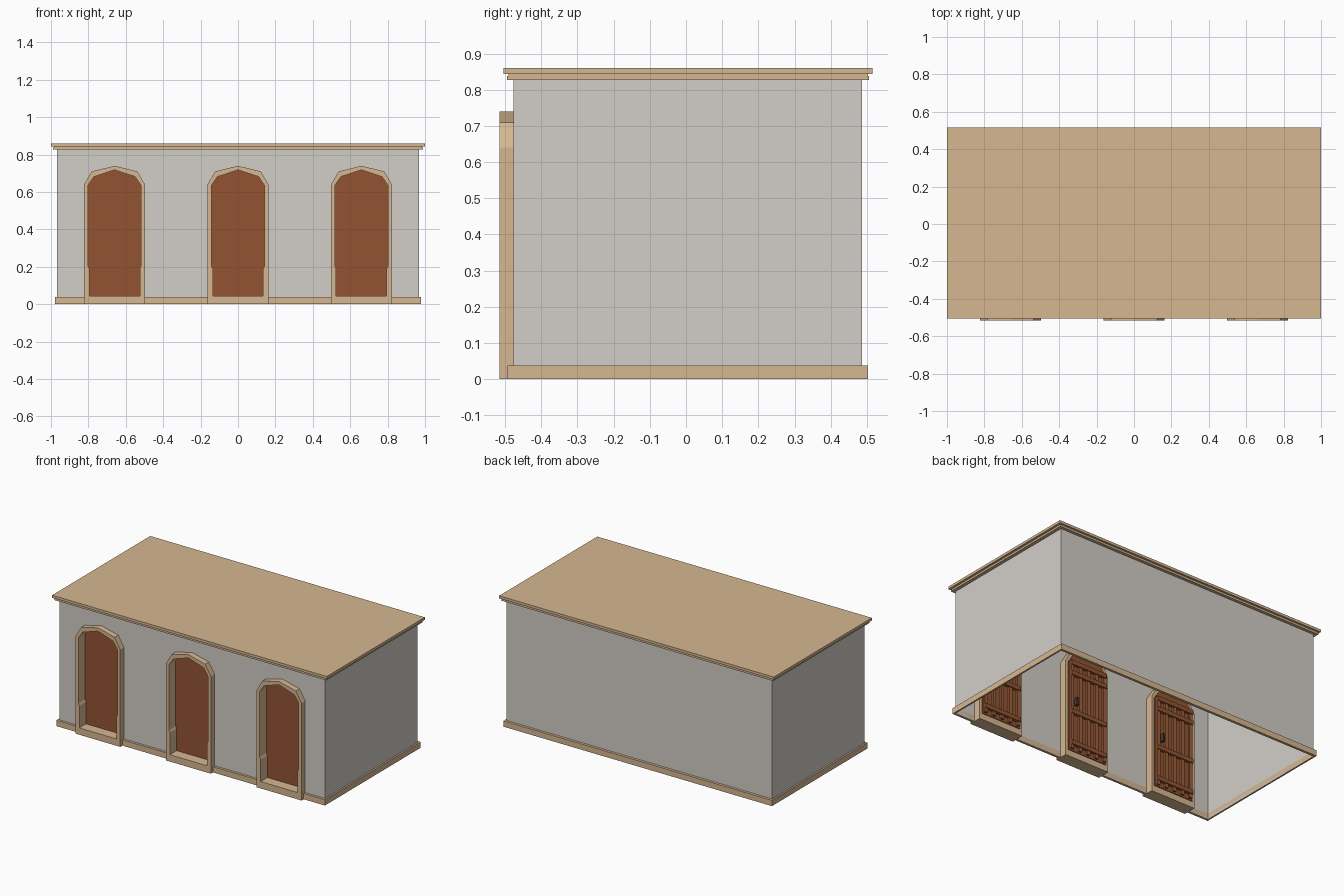
import bpy
import bmesh

if "Cube" in bpy.data.objects:
    bpy.data.objects.remove(bpy.data.objects["Cube"])


def mat(name, rgb):
    m = bpy.data.materials.new(name)
    m.diffuse_color = (*rgb, 1)
    m.use_nodes = True
    m.node_tree.nodes["Principled BSDF"].inputs["Base Color"].default_value = m.diffuse_color
    return m


TAN = mat("tan_stone", (0.67, 0.475, 0.285))
WALL = mat("grey_plaster", (0.65, 0.62, 0.58))
BROWN = mat("door_brown", (0.29, 0.088, 0.032))
LIGHT = mat("rib_brown", (0.34, 0.115, 0.045))
DARK = mat("dark_iron", (0.06, 0.04, 0.03))


def add(name, mesh, material):
    mesh.materials.clear()
    mesh.materials.append(material)
    ob = bpy.data.objects.new(name, mesh)
    bpy.context.collection.objects.link(ob)
    return ob


def from_data(name, verts, faces, material):
    me = bpy.data.meshes.new(name)
    me.from_pydata(verts, [], faces)
    bm = bmesh.new()
    bm.from_mesh(me)
    bmesh.ops.recalc_face_normals(bm, faces=bm.faces)
    bm.to_mesh(me)
    bm.free()
    return add(name, me, material)


def loft(name, rings, material, closed=False, cap=False):
    """Stack of rectangles (half_x, y0, y1, z) joined by side faces."""
    v, f = [], []
    for hx, y0, y1, z in rings:
        v += [(-hx, y0, z), (hx, y0, z), (hx, y1, z), (-hx, y1, z)]
    n = len(rings)
    for r in range(n if closed else n - 1):
        a, b = 4 * r, 4 * ((r + 1) % n)
        f += [(a + i, a + (i + 1) % 4, b + (i + 1) % 4, b + i) for i in range(4)]
    if cap:
        f += [(0, 1, 2, 3), tuple(range(4 * n - 4, 4 * n))]
    return from_data(name, v, f, material)


def plate(name, outlines, y0, y1, material):
    """Filled outlines in x/z (inner ones become holes), from y0 to y1."""
    cu = bpy.data.curves.new(name, 'CURVE')
    cu.dimensions = '2D'
    cu.fill_mode = 'BOTH'
    cu.extrude = (y1 - y0) / 2
    for pts in outlines:
        sp = cu.splines.new('POLY')
        sp.points.add(len(pts) - 1)
        for p, (x, z) in zip(sp.points, pts):
            p.co = (x, z, 0, 1)
        sp.use_cyclic_u = True
    tmp = bpy.data.objects.new(name + "_curve", cu)
    bpy.context.collection.objects.link(tmp)
    dg = bpy.context.evaluated_depsgraph_get()
    me = bpy.data.meshes.new_from_object(tmp.evaluated_get(dg))
    bpy.data.objects.remove(tmp)
    mid = (y0 + y1) / 2
    for v in me.vertices:
        x, z, d = v.co
        v.co = (x, mid - d, z)
    for p in me.polygons:
        p.use_smooth = False
    return add(name, me, material)


def arch(half, cx=0):
    """Mirror the right half of an arch; its last point is the apex."""
    pts = half + [(-x, z) for x, z in reversed(half[:-1])]
    return [(cx + x, z) for x, z in pts]


def box(name, x0, x1, y0, y1, z0, z1, material):
    return plate(name, [[(x0, z0), (x1, z0), (x1, z1), (x0, z1)]], y0, y1, material)


OUTER = [(.163, 0), (.163, .64), (.122, .71), (0, .74)]
HOLE = [(.152, .02), (.152, .638), (.116, .698), (0, .73)]
INNER = [(.135, .045), (.135, .19), (.142, .205), (.142, .635), (.11, .682), (0, .718)]
DOORS = (-.66, 0, .66)
WX, WF, WB, WT = .967, -.477, .486, .83

# walls: three plain sheets and a front sheet with door openings
from_data("side_and_back_walls",
          [(x, y, z) for z in (0, WT) for x, y in ((-WX, WF), (-WX, WB), (WX, WB), (WX, WF))],
          [(0, 1, 5, 4), (1, 2, 6, 5), (2, 3, 7, 6)], WALL)
plate("front_wall", [[(-WX, 0), (WX, 0), (WX, WT), (-WX, WT)]] + [arch(HOLE, c) for c in DOORS],
      WF, WF, WALL)

# base trim and roof cornice
loft("base_trim", [(WX, WF, WB, 0), (.978, -.493, .503, 0),
                   (.978, -.493, .503, .038), (WX, WF, WB, .038)], TAN, closed=True)
loft("roof_cornice", [(WX, WF, WB, .827), (.989, -.495, .506, .827), (.989, -.495, .506, .838),
                      (.985, -.491, .502, .838), (.985, -.491, .502, .843),
                      (1, -.505, .515, .843), (1, -.505, .515, .86)], TAN, cap=True)

for i, c in enumerate(DOORS, 1):
    # arched stone surround and door leaf
    plate(f"door_frame_{i}", [arch(OUTER, c), arch(INNER, c)], -.515, -.43, TAN)
    plate(f"door_leaf_{i}", [arch([(.146, .04), (.146, .635), (.112, .686), (0, .722)], c)],
          -.445, -.425, BROWN)
    # inner side of the door: ribs, rails, handle
    for k in range(5):
        x = c + (k - 2) * .062
        box(f"door_rib_{i}_{k}", x - .011, x + .011, -.425, -.412, .05, .64, LIGHT)
    for k, z in enumerate((.09, .3, .56, .63)):
        box(f"door_rail_{i}_{k}", c - .135, c + .135, -.425, -.406, z - .014, z + .014, BROWN)
    box(f"door_handle_{i}", c + .085, c + .1, -.425, -.4, .35, .4, DARK)
